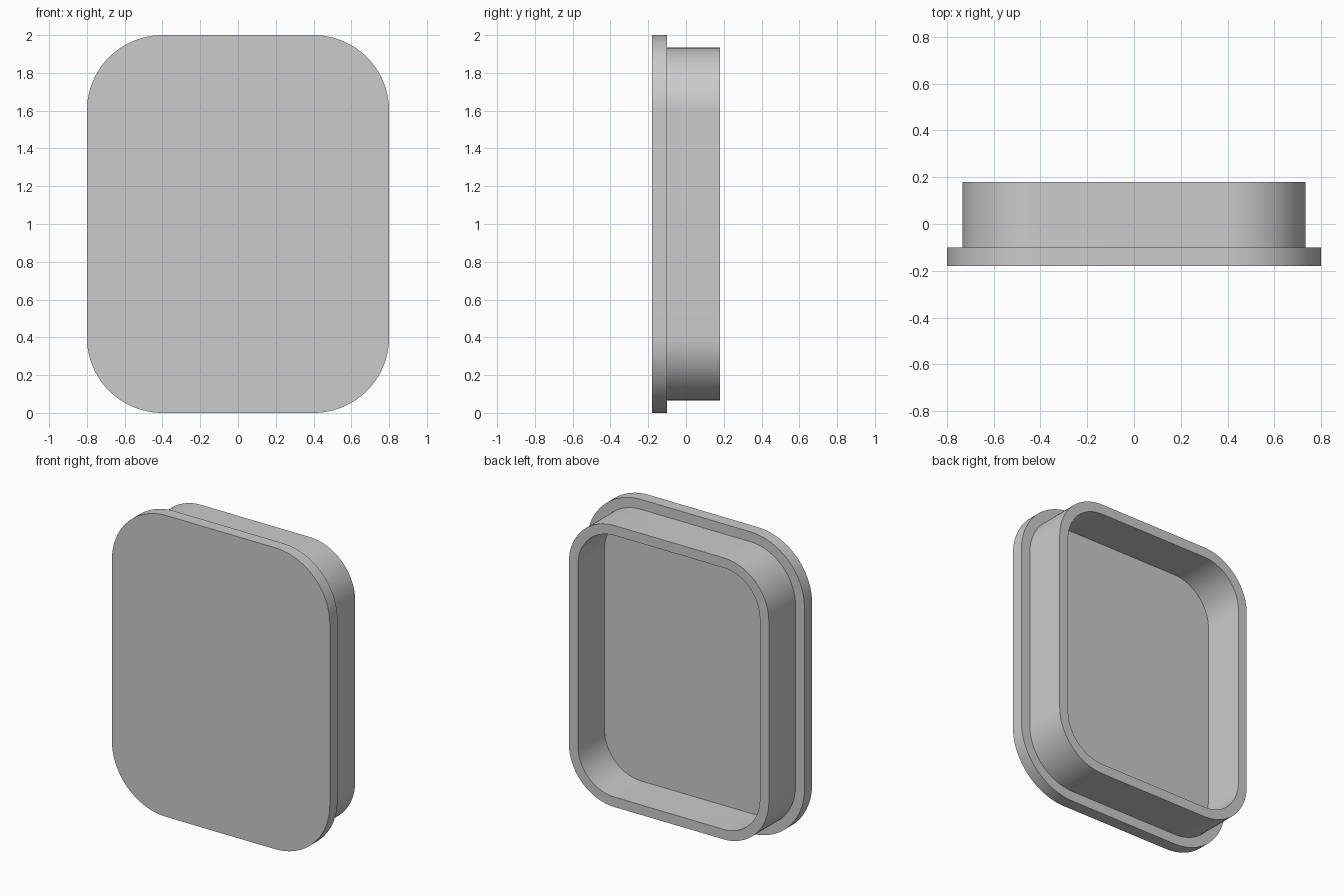
import bpy, bmesh
from math import cos, sin, pi, radians

cube = bpy.data.objects.get("Cube")
if cube:
    bpy.data.objects.remove(cube, do_unlink=True)

HALF_W, HALF_H, RADIUS = 0.8, 1.0, 0.4
FRONT, STEP, BACK = -0.18, -0.10, 0.18
WALL = 0.066
CORNER_STEPS = 24

grey = bpy.data.materials.new("light_grey")
grey.use_nodes = True
colour = (0.6, 0.6, 0.6, 1)
grey.diffuse_color = colour
grey.node_tree.nodes["Principled BSDF"].inputs["Base Color"].default_value = colour


def outline(inset, y):
    """Rounded rectangle in the xz plane, offset inwards by inset."""
    r = RADIUS - inset
    cx, cz = HALF_W - RADIUS, HALF_H - RADIUS
    points = []
    for quarter, (sx, sz) in enumerate([(1, 1), (-1, 1), (-1, -1), (1, -1)]):
        for i in range(CORNER_STEPS + 1):
            a = (quarter + i / CORNER_STEPS) * pi / 2
            points.append((sx * cx + r * cos(a), y, HALF_H + sz * cz + r * sin(a)))
    return points


def loft(name, sections, capped):
    """Bridge a series of (inset, y) outlines, optionally capping both ends."""
    bm = bmesh.new()
    rings = [[bm.verts.new(p) for p in outline(*s)] for s in sections]
    for a, b in zip(rings, rings[1:]):
        for i in range(len(a)):
            j = (i + 1) % len(a)
            bm.faces.new((a[i], a[j], b[j], b[i]))
    if capped:
        bm.faces.new(rings[0][::-1])
        bm.faces.new(rings[-1])
    bm.normal_update()
    mesh = bpy.data.meshes.new(name)
    bm.to_mesh(mesh)
    bm.free()
    mesh.materials.append(grey)
    obj = bpy.data.objects.new(name, mesh)
    bpy.context.collection.objects.link(obj)
    bpy.ops.object.select_all(action="DESELECT")
    obj.select_set(True)
    bpy.context.view_layer.objects.active = obj
    bpy.ops.object.shade_smooth_by_angle(angle=radians(30))
    return obj


# Flat front plate with a protruding lip
loft("front_plate", [(0, FRONT), (0, STEP)], capped=True)

# Hollow wall standing on the back of the plate: outside, back edge, inside
loft("rear_wall", [(WALL, STEP), (WALL, BACK), (2 * WALL, BACK), (2 * WALL, STEP)], capped=False)
